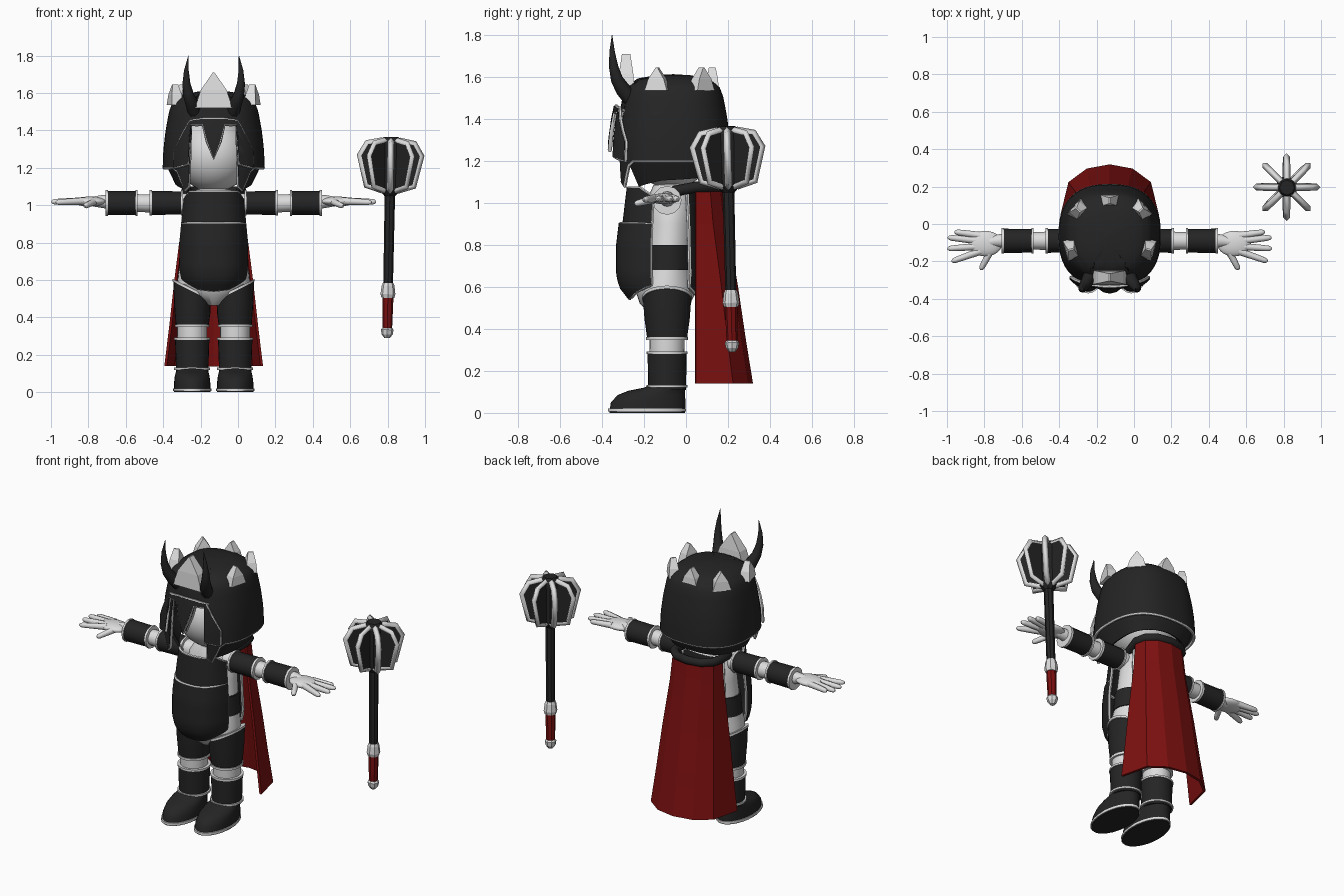
import bpy, bmesh, math
from mathutils import Matrix, Vector

if "Cube" in bpy.data.objects:
    bpy.data.objects.remove(bpy.data.objects["Cube"])


def material(name, rgb):
    m = bpy.data.materials.new(name)
    m.diffuse_color = (*rgb, 1)
    m.use_nodes = True
    m.node_tree.nodes["Principled BSDF"].inputs["Base Color"].default_value = m.diffuse_color
    return m


BLACK = material("black_armor", (0.018, 0.018, 0.018))
WHITE = material("pale_white", (0.72, 0.72, 0.72))
RED = material("dark_red", (0.2, 0.005, 0.005))
BODY = Matrix.Translation((-0.13, 0, 0))
base = Vector((0.797, 0.22, 0.29))
tilt = Vector((0.818, 0.195, 1.36)) - base
MACE = Matrix.Translation(base) @ Vector((0, 0, 1)).rotation_difference(tilt).to_matrix().to_4x4() @ Matrix.Translation((0, 0, -0.29))


def finish(ob, mat, frame, angle):
    bpy.context.scene.collection.objects.link(ob)
    bpy.ops.object.select_all(action='DESELECT')
    ob.select_set(True)
    bpy.context.view_layer.objects.active = ob
    bpy.ops.object.convert(target='MESH')
    ob = bpy.context.view_layer.objects.active
    ob.data.materials.clear()
    ob.data.materials.append(mat)
    ob.matrix_world = frame
    if angle:
        bpy.ops.object.shade_smooth_by_angle(angle=math.radians(angle))


def skin(name, rows, mat, wrap=True, caps=True, thick=0, frame=BODY, angle=40):
    """Skin a grid of points, row by row."""
    bm = bmesh.new()
    vs = [[bm.verts.new(p) for p in r] for r in rows]
    n = len(rows[0])
    for a, b in zip(vs, vs[1:]):
        for i in range(n if wrap else n - 1):
            j = (i + 1) % n
            bm.faces.new((a[i], a[j], b[j], b[i]))
    if caps:
        bm.faces.new(vs[0])
        bm.faces.new(vs[-1])
    bmesh.ops.recalc_face_normals(bm, faces=bm.faces)
    me = bpy.data.meshes.new(name)
    bm.to_mesh(me)
    bm.free()
    ob = bpy.data.objects.new(name, me)
    if thick:
        mod = ob.modifiers.new("thickness", 'SOLIDIFY')
        mod.thickness, mod.offset = thick, 0
    finish(ob, mat, frame, angle)


def loft(name, secs, mat, n=24, frame=BODY, angle=40):
    """Stack ellipses: z, rx, ry, cx, cy and an optional slope along x."""
    rows = []
    for z, rx, ry, cx, cy, *sl in secs:
        ring = [(math.cos(t * math.tau / n) * rx, math.sin(t * math.tau / n) * ry) for t in range(n)]
        rows.append([(cx + x, cy + y, z + (sl[0] * x if sl else 0)) for x, y in ring])
    skin(name, rows, mat, frame=frame, angle=angle)


def sweep(name, pts, mat, radius=1.0, closed=False, res=2, frame=BODY, angle=50):
    """Round tube through points x, y, z with an optional radius each."""
    cu = bpy.data.curves.new(name, 'CURVE')
    cu.dimensions, cu.bevel_depth, cu.bevel_resolution, cu.use_fill_caps = '3D', radius, res, True
    sp = cu.splines.new('POLY')
    sp.points.add(len(pts) - 1)
    for q, p in zip(sp.points, pts):
        q.co = (*p[:3], 1)
        q.radius = p[3] if len(p) > 3 else 1
    sp.use_cyclic_u = closed
    finish(bpy.data.objects.new(name, cu), mat, frame, angle)


def ball(name, center, size, mat):
    me = bpy.data.meshes.new(name)
    bm = bmesh.new()
    bmesh.ops.create_uvsphere(bm, u_segments=28, v_segments=16, radius=1,
                              matrix=Matrix.Translation(center) @ Matrix.Diagonal((*size, 1)))
    bm.to_mesh(me)
    bm.free()
    finish(bpy.data.objects.new(name, me), mat, BODY, 60)


def lerp(table, z):
    for (a, fa), (b, fb) in zip(table, table[1:]):
        if a >= z >= b:
            return fa + (fb - fa) * (a - z) / (a - b)
    return table[0][1] if z > table[0][0] else table[-1][1]


def oval(deg, rx, front, back, cy):
    s, c = math.sin(math.radians(deg)), math.cos(math.radians(deg))
    x = math.copysign(abs(s) ** 0.8, s) * rx
    return x, cy - math.copysign(abs(c) ** 0.8, c) * (front if c > 0 else back)


def shell(name, keys, shape, thick=0.016, around=False, trim='all', rows=14, power=1):
    """Curved plate from columns (angle, top z, bottom z), mirrored left to right."""
    half = []
    for a, b in zip(keys, keys[1:]):
        k = max(1, math.ceil((b[0] - a[0]) / 8))
        half += [tuple(u + (v - u) * i / k for u, v in zip(a, b)) for i in range(k)]
    half.append(keys[-1])
    if keys[0][0] == 0:
        other = [(-a, t, b) for a, t, b in half[:0:-1]]
        cols = (other[1:] if around else other) + half
    else:
        cols = half + [(360 - a, t, b) for a, t, b in half[-2::-1]]
    grid = []
    for i in range(rows + 1):
        f = (i / rows) ** power
        zs = [(a, t + (b - t) * f) for a, t, b in cols]
        grid.append([(*shape(a, z), z) for a, z in zs])
    skin(name, grid, BLACK, wrap=around, caps=False, thick=thick)
    if trim:
        loop = grid[-1] if trim == 'low' else grid[0] + [r[-1] for r in grid[1:-1]] + grid[-1][::-1] + [r[0] for r in grid[-2:0:-1]]
        sweep(name + "_trim", loop, WHITE, 0.009, closed=True, res=1)


# Head, neck and helmet
ball("head", (0, -0.07, 1.27), (0.2, 0.205, 0.2), WHITE)
loft("neck", [(1.0, 0.09, 0.08, 0, -0.07), (1.16, 0.08, 0.08, 0, -0.07)], WHITE)
PROFILE = [(1.605, 0), (1.60, 0.3), (1.585, 0.62), (1.55, 0.8), (1.5, 0.87), (1.4, 0.94), (1.3, 0.985), (1.2, 1), (1.05, 0.96)]


def helm(sx, sy):
    def f(a, z):
        k = lerp(PROFILE, z)
        return oval(a, 0.265 * k * sx, 0.27 * k * sy, 0.265 * k * sy, -0.06)
    return f


T = 1.605
shell("helmet", [(0, T, 1.25), (9, T, 1.44), (25, T, 1.44), (25.5, T, 1.1), (31, T, 1.08), (42, T, 1.18), (50, T, 1.2), (180, T, 1.2)],
      helm(1, 1), around=True, trim='low', rows=18, power=2)
shell("visor", [(0, 1.46, 1.25), (9, 1.46, 1.43), (25, 1.45, 1.43), (25.5, 1.45, 1.22), (46, 1.29, 1.2)], helm(1.02, 1.13), 0.02)


def coif_shape(a, z):
    k = lerp([(1.25, 0.93), (1.2, 0.9), (1.08, 0.68)], z)
    return oval(a, 0.265 * k, 0.29 * k, 0.265 * k, -0.06)


shell("neck_guard", [(40, 1.25, 1.08), (80, 1.25, 1.11), (180, 1.25, 1.14)], coif_shape, trim=None)

# Crown spikes around the helmet top
for i, (deg, r, w, z0, z1, d) in enumerate([(0, 0, 0.1, 1.52, 1.71, 0.04), (75, 0, 0.055, 1.535, 1.645, 0.032), (-75, 0, 0.055, 1.535, 1.645, 0.032),
                                            (132, 0, 0.055, 1.535, 1.645, 0.032), (-132, 0, 0.055, 1.535, 1.645, 0.032), (180, 0, 0.055, 1.535, 1.645, 0.032)]):
    x, y = oval(deg, 0.212, 0.225, 0.185, -0.06)
    out = Vector((math.sin(math.radians(deg)), -math.cos(math.radians(deg)), 0))
    side = Vector((-out.y, out.x, 0))
    c = Vector((x, y, 0))
    mid = z0 + (z1 - z0) * 0.5
    rows = []
    for z, hw, hd in [(z0, w, d), (mid, w * 0.7, d * 0.85), (z1, 0.004, d * 0.5)]:
        rows.append([c + side * (u * hw) + out * (v * hd) + Vector((0, 0, z)) for u, v in ((-1, -1), (1, -1), (1, 1), (-1, 1))])
    skin(f"crown_spike_{i}", rows, WHITE, angle=0)

# Torso
loft("torso", [(0.465, 0.04, 0.07, 0, -0.09), (0.52, 0.13, 0.12, 0, -0.1), (0.58, 0.195, 0.145, 0, -0.095), (0.63, 0.19, 0.14, 0, -0.095),
               (0.72, 0.175, 0.12, 0, -0.085), (0.9, 0.16, 0.115, 0, -0.075), (1.03, 0.145, 0.11, 0, -0.07), (1.085, 0.09, 0.085, 0, -0.07)], WHITE, 32)
loft("waist_strap", [(0.68, 0.187, 0.13, 0, -0.085), (0.8, 0.178, 0.127, 0, -0.083)], BLACK, 32)


def chest_shape(a, z):
    k = lerp([(1.08, 0.9), (0.9, 1)], z)
    return oval(a, 0.172 * k, 0.215 * k, 0.14, -0.08)


def belly_shape(a, z):
    k = lerp([(0.9, 0.95), (0.8, 1), (0.66, 1), (0.6, 0.94), (0.54, 0.75)], z)
    return oval(a, 0.18 * k, 0.245 * k, 0.14, -0.08)


def back_shape(a, z):
    k = lerp([(1.08, 0.88), (0.9, 0.97), (0.65, 1.03), (0.56, 0.95)], z)
    return oval(a, 0.18 * k, 0.2, 0.14 * k, -0.08)


shell("chest_plate", [(0, 1.07, 0.89), (50, 1.07, 0.89), (72, 1.03, 0.89)], chest_shape)
shell("belly_plate", [(0, 0.9, 0.545), (30, 0.9, 0.555), (74, 0.9, 0.61)], belly_shape)
shell("back_plate", [(128, 1.04, 0.6), (150, 1.07, 0.57), (180, 1.07, 0.56)], back_shape)

# Limbs, horns and boots on both sides
for s, tag in ((-1, "right"), (1, "left")):
    sweep(tag + "_horn", [(s * 0.1, -0.26, 1.49, 0.036), (s * 0.115, -0.3, 1.54, 0.036), (s * 0.135, -0.33, 1.59, 0.029), (s * 0.146, -0.345, 1.65, 0.022),
                          (s * 0.146, -0.352, 1.72, 0.013), (s * 0.135, -0.352, 1.8, 0.001)], BLACK, res=3)
    # Leg
    X, Y = s * 0.115, -0.09
    loft(tag + "_leg", [(0.1, 0.07, 0.075, X, Y), (0.3, 0.08, 0.083, X, Y), (0.4, 0.08, 0.085, X, Y), (0.5, 0.08, 0.085, X, Y)], WHITE)
    loft(tag + "_thigh_guard", [(0.355, 0.088, 0.095, X, Y), (0.45, 0.097, 0.108, X, Y, s * 0.3), (0.545, 0.1, 0.115, X, Y, s * 0.5)], BLACK)
    loft(tag + "_thigh_top_trim", [(0.54, 0.104, 0.119, X, Y, s * 0.5), (0.554, 0.104, 0.119, X, Y, s * 0.5)], WHITE)
    loft(tag + "_thigh_low_trim", [(0.348, 0.093, 0.1, X, Y), (0.362, 0.093, 0.1, X, Y)], WHITE)
    loft(tag + "_shin_guard", [(0.11, 0.086, 0.09, X, Y), (0.285, 0.092, 0.093, X, Y)], BLACK)
    for z in (0.12, 0.28):
        loft(tag + "_shin_trim", [(z, 0.096, 0.098, X, Y), (z + 0.012, 0.096, 0.098, X, Y)], WHITE)
    # Boot
    loft(tag + "_boot", [(0.0, 0.097, 0.18, X, -0.185), (0.05, 0.097, 0.178, X, -0.18), (0.085, 0.093, 0.16, X, -0.165), (0.105, 0.088, 0.135, X, -0.14),
                         (0.12, 0.082, 0.1, X, -0.1), (0.135, 0.075, 0.08, X, Y)], BLACK, 28, angle=60)
    loft(tag + "_sole_trim", [(0.006, 0.102, 0.186, X, -0.185), (0.02, 0.102, 0.186, X, -0.185)], WHITE, 28)
    # Arm
    sweep(tag + "_arm", [(s * 0.1, -0.085, 1.01, 0.055), (s * 0.36, -0.09, 1.01, 0.048), (s * 0.5, -0.09, 1.015, 0.045), (s * 0.6, -0.09, 1.02, 0.034),
                         (s * 0.67, -0.1, 1.02, 0.022)], WHITE, res=4)
    for part, a, b, r in (("upper_arm", 0.17, 0.337, 0.062), ("forearm", 0.413, 0.572, 0.063)):
        sweep(f"{tag}_{part}_guard", [(s * a, -0.09, 1.012, r), (s * b, -0.09, 1.012, r + 0.002)], BLACK, res=4)
        for x in (a, b):
            sweep(f"{tag}_{part}_trim", [(s * (x - 0.006), -0.09, 1.012), (s * (x + 0.006), -0.09, 1.012)], WHITE, r + 0.006, res=4)
    # Hand
    ball(tag + "_palm", (s * 0.665, -0.105, 1.02), (0.09, 0.068, 0.026), WHITE)
    for i, (x0, y0, x1, y1, z1) in enumerate([(0.69, -0.062, 0.83, -0.042, 1.018), (0.7, -0.09, 0.866, -0.072, 1.018), (0.7, -0.12, 0.868, -0.132, 1.018),
                                              (0.69, -0.145, 0.845, -0.2, 1.015), (0.63, -0.13, 0.69, -0.245, 0.995)]):
        p, q = Vector((s * x0, y0, 1.022)), Vector((s * x1, y1, z1))
        sweep(f"{tag}_finger_{i}", [(*p.lerp(q, t), r) for t, r in ((0, 0.02), (0.6, 0.017), (0.88, 0.015), (0.96, 0.011), (1, 0.004))], WHITE)

# Cape with dark collar
top = [(0.15, 0.045), (0.135, 0.11), (0.085, 0.155), (0, 0.17)]
low = [(0.257, 0.045), (0.215, 0.22), (0.12, 0.29), (0, 0.312)]


def full(pts):
    return [(-x, y) for x, y in pts] + pts[-2::-1]


rows = []
for z, f in ((1.08, 0), (0.9, 0.14), (0.6, 0.5), (0.35, 0.76), (0.14, 1)):
    rows.append([(a[0] + (b[0] - a[0]) * f, a[1] + (b[1] - a[1]) * f, z) for a, b in zip(full(top), full(low))])
skin("cape", rows, RED, wrap=False, caps=False, thick=0.014, angle=20)
sweep("cape_collar", [(-0.125, -0.06, 1.055)] + [(x, y, 1.075) for x, y in full(top)] + [(0.125, -0.06, 1.055)], BLACK, 0.026)

# Mace: shaft, grip and pommel
for name, mat, secs in (("mace_pommel", WHITE, [(0.29, 0.015), (0.31, 0.03), (0.335, 0.034), (0.345, 0.026)]),
                        ("mace_grip", RED, [(0.34, 0.026), (0.51, 0.03)]),
                        ("mace_collar", WHITE, [(0.505, 0.034), (0.525, 0.04), (0.57, 0.034), (0.585, 0.028)]),
                        ("mace_shaft", BLACK, [(0.58, 0.026), (1.08, 0.028)]),
                        ("mace_core", BLACK, [(1.05, 0.03), (1.08, 0.055), (1.33, 0.06), (1.365, 0.04)])):
    loft(name, [(z, r, r, 0, 0) for z, r in secs], mat, 8, MACE, 0)
# Eight flanges with pale edges
edge = [(0.045, 1.345), (0.125, 1.33), (0.163, 1.265), (0.125, 1.105), (0.04, 1.08)]
for i in range(8):
    turn = MACE @ Matrix.Rotation(i * math.tau / 8, 4, 'Z')
    skin(f"mace_flange_{i}", [[(r, y, z) for r, z in edge] for y in (-0.011, 0.011)], BLACK, frame=turn, angle=0)
    sweep(f"mace_flange_edge_{i}", [(r, 0, z) for r, z in edge], WHITE, 0.018, res=0, frame=turn, angle=0)
